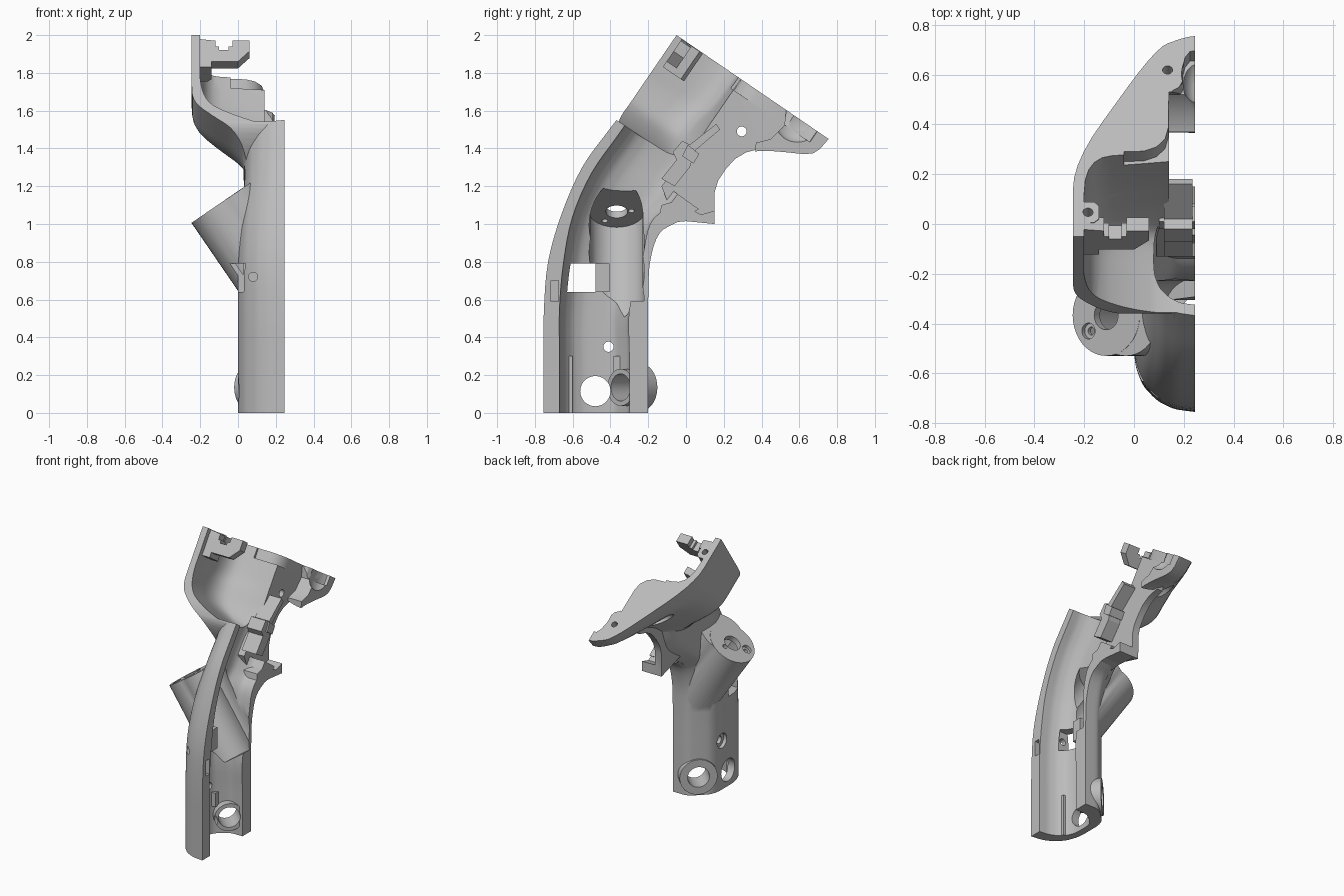
import bpy, bmesh, math
from mathutils import Vector, Matrix

cube = bpy.data.objects.get("Cube")
if cube:
    bpy.data.objects.remove(cube, do_unlink=True)

grey = bpy.data.materials.new("grey_plastic")
grey.use_nodes = True
grey.diffuse_color = (0.5, 0.5, 0.5, 1)
grey.node_tree.nodes["Principled BSDF"].inputs["Base Color"].default_value = (0.5, 0.5, 0.5, 1)
SPLIT = 0.245   # x of the flat parting face
OUT = 0.32      # solids overshoot the parting face, then get trimmed


def finish(bm, name):
    bmesh.ops.recalc_face_normals(bm, faces=bm.faces[:])
    mesh = bpy.data.meshes.new(name)
    bm.to_mesh(mesh)
    bm.free()
    mesh.materials.append(grey)
    obj = bpy.data.objects.new(name, mesh)
    bpy.context.scene.collection.objects.link(obj)
    return obj


def loft(name, rings):
    """Closed solid through rings of equal point count."""
    bm = bmesh.new()
    loops = [[bm.verts.new(p) for p in ring] for ring in rings]
    n = len(loops[0])
    for a, b in zip(loops, loops[1:]):
        for i in range(n):
            j = (i + 1) % n
            bm.faces.new((a[i], a[j], b[j], b[i]))
    bm.faces.new(loops[0])
    bm.faces.new(loops[-1])
    return finish(bm, name)


def prism(name, yz, x0, x1):
    return loft(name, [[(x, y, z) for y, z in yz] for x in (x0, x1)])


def box(name, x0, x1, y0, y1, z0, z1):
    return prism(name, [(y0, z0), (y1, z0), (y1, z1), (y0, z1)], x0, x1)


def cylinder(name, origin, axis, radius, start, end):
    axis = Vector(axis).normalized()
    spot = Vector(origin) + axis * (start + end) / 2
    bm = bmesh.new()
    bmesh.ops.create_cone(bm, cap_ends=True, segments=40, radius1=radius, radius2=radius,
                          depth=end - start,
                          matrix=Matrix.Translation(spot) @ axis.to_track_quat('Z', 'Y').to_matrix().to_4x4())
    return finish(bm, name)


def boolean(target, other, operation):
    mod = target.modifiers.new("cut", 'BOOLEAN')
    mod.operation = operation
    mod.solver = 'EXACT'
    mod.object = other
    bpy.context.view_layer.objects.active = target
    bpy.ops.object.modifier_apply(modifier=mod.name)
    bpy.data.objects.remove(other, do_unlink=True)


def cut(obj):
    boolean(body, obj, 'DIFFERENCE')


def add(obj):
    boolean(body, obj, 'UNION')


def smooth_path(pts, first):
    """Round the inner corners of an open path from index first on."""
    out = []
    for i, p in enumerate(pts):
        p = Vector(p)
        if i < first or i == len(pts) - 1:
            out.append(p)
            continue
        a, b = p.lerp(Vector(pts[i - 1]), 0.35), p.lerp(Vector(pts[i + 1]), 0.35)
        out += [a.lerp(p, t / 5).lerp(p.lerp(b, t / 5), t / 5) for t in range(6)]
    return out


def densify(rows, steps=4):
    """Spline through station rows, so lofts curve smoothly."""
    out = []
    for i in range(len(rows) - 1):
        a, b = rows[i], rows[i + 1]
        before, after = rows[max(i - 1, 0)], rows[min(i + 2, len(rows) - 1)]
        for k in range(steps):
            t = k / steps
            out.append([p + (q - p) * t * t * (3 - 2 * t)
                        + (q - o) / 2 * t * (1 - t) ** 2 - (r - p) / 2 * t * t * (1 - t)
                        for o, p, q, r in zip(before, a, b, after)])
    return out + [rows[-1]]


# Handle: half-oval sections between front and back profile points
HALF = [(0, 0), (0.02, 0.35), (0.08, 0.62), (0.19, 0.86), (0.36, 1), (0.78, 1), (0.97, 0.55), (1, 0.4), (1, 0)]
SECTION = [(0, None)] + [tuple(p) for p in smooth_path(HALF, 1)] + [(1, None)]


def handle(name, stations):
    rings = []
    for fy, fz, by, bz, side in densify(stations):
        rings.append([(OUT if d is None else SPLIT + (side - SPLIT) * d,
                       fy + (by - fy) * s, fz + (bz - fz) * s) for s, d in SECTION])
    return loft(name, rings)


# Head: sections parallel to the sloping top rim (u runs back, w runs down)
def tilt(x, u, w):
    return (x, -0.05 + 0.826 * u - 0.564 * w, 2 - 0.564 * u - 0.826 * w)


def head(name, stations, mid_x):
    rings = []
    for w, front, side, u1, um, u2 in densify(stations, 3):
        path = [(front, OUT), (front, side), (u1, side), (um, mid_x), (u2, 0.22), (u2, OUT)]
        rings.append([tilt(x, u, w) for u, x in smooth_path(path, 2)])
    return loft(name, rings)


body = handle("grip_shell", [
    (-.755, 0, -.2, 0, 0), (-.755, .3, -.2, .3, 0), (-.752, .55, -.2, .6, 0),
    (-.73, .8, -.19, .8, 0), (-.66, 1.05, -.14, .95, .01), (-.55, 1.3, -.03, 1.02, .03),
    (-.41, 1.495, .13, 1.13, .03), (-.28, 1.665, .19, 1.28, .03)])
add(head("head", [
    (0, 0, -.245, .36, .92, .975), (.11, 0, -.245, .36, .87, .95), (.19, 0, -.245, .35, .74, .82),
    (.25, 0, -.245, .34, .66, .72), (.32, 0, -.245, .32, .61, .65), (.39, 0, -.24, .31, .57, .625),
    (.45, 0, -.21, .3, .55, .61), (.52, 0, -.13, .29, .53, .61), (.58, .02, -.04, .28, .52, .61),
    (.64, .09, .02, .28, .5, .6), (.7, .2, .05, .3, .45, .55)], .09))

# Slanted side pod (stretched towards the handle) and corner socket
POD, INNER_POD, POD_AXIS = (-.112, -.367, 1.098), (-.035, -.367, 1.153), (.565, 0, -.825)
add(cylinder("pod", POD, POD_AXIS, .163, 0, .5))
add(cylinder("pod_root", INNER_POD, POD_AXIS, .163, .003, .5))
SOCKET, SOCKET_AXIS = (.068, -.24, .135), (1, -1, 0)
add(cylinder("socket", SOCKET, SOCKET_AXIS, .125, 0, .12))

# Hollow interior
cut(handle("handle_cavity", [
    (-.67, -.1, -.3, -.1, .05), (-.67, .3, -.3, .3, .05), (-.67, .55, -.3, .55, .05),
    (-.648, .8, -.235, .8, .05), (-.6, 1.04, -.19, 1.0, .06), (-.5, 1.27, -.09, 1.1, .075),
    (-.36, 1.47, .0, 1.22, .075), (-.27, 1.6, .06, 1.32, .085)]))
cut(head("head_cavity", [
    (-.1, -.1, -.2, .39, .41, .42), (.18, -.1, -.2, .37, .41, .42), (.28, -.1, -.2, .34, .41, .42),
    (.38, -.1, -.18, .32, .41, .42), (.45, -.1, -.13, .31, .4, .41), (.51, -.1, -.02, .3, .39, .4),
    (.55, -.1, .09, .28, .37, .39)], .12))
cut(cylinder("pod_cavity", POD, POD_AXIS, .146, .04, .62))
cut(cylinder("pod_root_cavity", INNER_POD, POD_AXIS, .146, .043, .62))
add(cylinder("socket_collar", SOCKET, SOCKET_AXIS, .098, .06, .15))

# Trigger wall, then the slot beside it
TRIGGER = [(-.13, 1.2), (-.08, 1.07), (.04, 1.03), (.15, 1.0), (.152, 1.17), (.17, 1.23), (.21, 1.29), (.26, 1.345),
           (.32, 1.38), (.4, 1.4), (.42, 1.5), (.4, 1.6), (.3, 1.65), (.2, 1.61)]
add(prism("trigger_wall", TRIGGER, .09, .14))
cut(prism("trigger_slot", [(-.13, 1.22), (.08, 1.07), (.25, 1.08), (.36, 1.3), (.37, 1.43), (.45, 1.45),
                           (.52, 1.52), (.55, 1.75), (.2, 1.95), (.02, 1.5)], .14, .4))

# Rear opening with a curved rim and a round thumb scoop
rim = [(.3, .35), (-.04, .35), (-.04, .412), (.04, .415), (.09, .435), (.125, .475), (.138, .53), (.14, .69),
       (.155, .71), (.18, .725), (.195, .755), (.197, .83), (.205, .87), (.225, .9), (.3, .91)]
cut(loft("rear_opening", [[tilt(x, u, w) for x, u in rim] for w in (-.1, .07)]))
bm = bmesh.new()
bmesh.ops.create_uvsphere(bm, u_segments=32, v_segments=16, radius=1,
                          matrix=Matrix.Translation((.26, .59, 1.54)) @ Matrix.Diagonal((.07, .12, .11, 1)))
cut(finish(bm, "rear_scoop"))

# Screw boss inside the front of the side wall
boss = [(-.225, .07), (-.16, .07), (-.14, .09), (-.14, .15), (-.16, .17), (-.225, .17)]
add(loft("screw_boss", [[tilt(x, u, w) for x, u in boss] for w in (.003, .18)]))

# Holes: origin, axis, radius, start, end
TOP_NORMAL = (0, -.564, -.826)
for origin, axis, radius, start, end in [
        (POD, POD_AXIS, .058, -.1, .1),
        ((-.112, -.29, 1.11), POD_AXIS, .016, -.1, .1),
        ((-.18, -.43, 1.045), POD_AXIS, .032, -.1, .015),
        ((-.18, -.43, 1.045), POD_AXIS, .016, -.1, .1),
        (SOCKET, SOCKET_AXIS, .072, -.1, .2),
        ((0, -.48, .115), (1, 0, 0), .08, -.1, .15),
        ((0, -.41, .35), (1, 0, 0), .027, -.1, .15),
        ((0, -.41, .35), (1, 0, 0), .052, -.1, .025),
        ((0, .295, 1.49), (1, 0, 0), .026, -.4, .3),
        ((0, .295, 1.49), (1, 0, 0), .055, -.4, .09),
        ((.08, -.8, .72), (0, 1, 0), .024, 0, .2),
        (tilt(-.185, .12, 0), TOP_NORMAL, .02, -.05, .08),
        (tilt(.135, .81, 0), TOP_NORMAL, .02, -.05, .08)]:
    cut(cylinder("hole", origin, axis, radius, start, end))
cut(box("side_window", -.1, .12, -.63, -.48, .64, .79))
cut(box("edge_slot", .2, .4, -.715, -.675, .59, .7))
cut(box("parting_trim", SPLIT, .6, -1, 1, -1, 3))

# Front top latch with a notch, hanging from the side wall
latch = [(-.215, 0), (-.12, .012), (-.12, .05), (-.1, .05), (-.1, .07), (-.05, .07), (-.05, .05),
         (-.03, .05), (-.03, .012), (.06, .012), (.06, .08), (0, .145), (-.14, .145), (-.14, .18), (-.215, .18)]
loft("front_latch", [[tilt(x, u, w) for x, w in latch] for u in (.035, .1)])

# Trigger bracket, tab and inner ribs
prism("trigger_bracket", [(-.13, 1.24), (-.06, 1.2), (.02, 1.3), (.05, 1.39), (.18, 1.5),
                          (.16, 1.53), (.02, 1.42), (-.02, 1.44), (-.07, 1.38), (-.05, 1.34)], .12, .235)
prism("bracket_block", [(-.02, 1.36), (.04, 1.32), (.07, 1.37), (.01, 1.42)], .1, SPLIT)
prism("trigger_tab", [(-.16, .95), (-.1, 1.005), (0, 1.015), (.15, 1.0), (.15, 1.07),
                      (.08, 1.05), (-.06, 1.12), (-.13, 1.1)], .12, SPLIT)
box("window_block", .03, .12, -.48, -.405, .64, .79)
box("front_rib", .03, .1, -.63, -.6, 0, .3)
box("rear_rib", .04, .09, -.385, -.325, .2, .3)

bpy.ops.object.select_all(action='DESELECT')
body.select_set(True)
bpy.context.view_layer.objects.active = body
bpy.ops.object.shade_smooth_by_angle(angle=math.radians(32))
